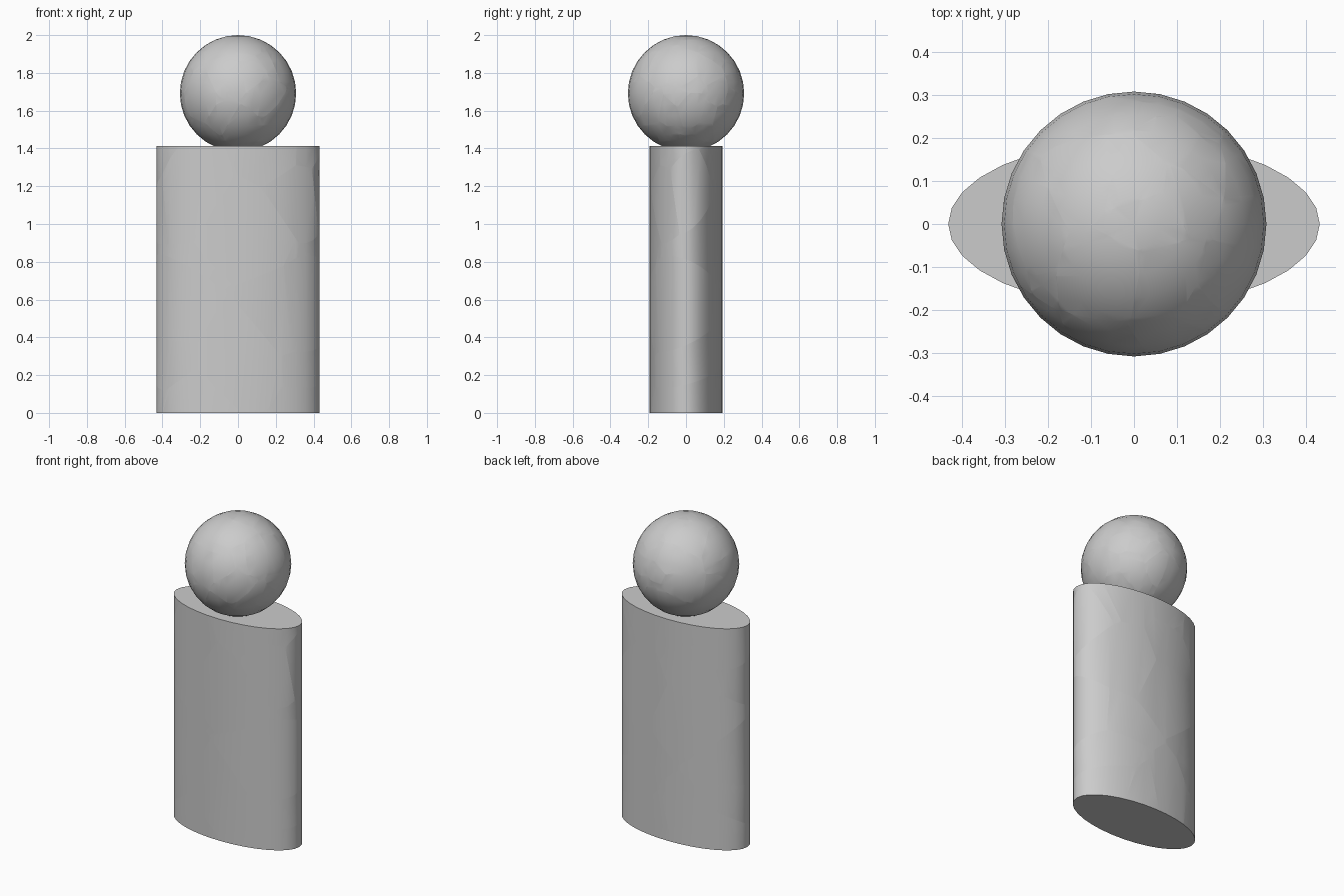
import bpy, bmesh, math, random
from mathutils import Vector, Matrix

if "Cube" in bpy.data.objects:
    bpy.data.objects.remove(bpy.data.objects["Cube"])

random.seed(7)


def shatter(source, seeds):
    """Split a closed convex bmesh into touching Voronoi pieces, joined in one mesh."""
    out = bmesh.new()
    for p in seeds:
        piece = source.copy()
        for q in sorted(seeds, key=lambda s: (s - p).length):
            if q is p:
                continue
            geom = piece.verts[:] + piece.edges[:] + piece.faces[:]
            cut = bmesh.ops.bisect_plane(piece, geom=geom, dist=1e-5,
                                         plane_co=(p + q) / 2, plane_no=q - p,
                                         clear_outer=True)["geom_cut"]
            edges = [e for e in cut if isinstance(e, bmesh.types.BMEdge) and e.is_boundary]
            if edges:
                bmesh.ops.edgeloop_fill(piece, edges=edges)
        bmesh.ops.recalc_face_normals(piece, faces=piece.faces[:])
        tmp = bpy.data.meshes.new("tmp")
        piece.to_mesh(tmp)
        piece.free()
        out.from_mesh(tmp)
        bpy.data.meshes.remove(tmp)
    return out


def add_object(name, bm):
    mesh = bpy.data.meshes.new(name)
    bm.to_mesh(mesh)
    bm.free()
    ob = bpy.data.objects.new(name, mesh)
    bpy.context.collection.objects.link(ob)
    bpy.ops.object.select_all(action='DESELECT')
    ob.select_set(True)
    bpy.context.view_layer.objects.active = ob
    bpy.ops.object.shade_smooth_by_angle(angle=math.radians(30))
    return ob


# Body: oval cylinder, cracked more finely near its ends
RX, RY, H = 0.432, 0.194, 1.412
bm = bmesh.new()
bmesh.ops.create_cone(bm, cap_ends=True, segments=32, radius1=1, radius2=1, depth=H,
                      matrix=Matrix.Translation((0, 0, H / 2)))
bmesh.ops.scale(bm, vec=(RX, RY, 1), verts=bm.verts)
seeds = []
for i in range(30):
    a, r = random.uniform(0, math.tau), random.uniform(0.5, 0.95)
    z = H * (random.betavariate(0.4, 0.4) * 0.94 + 0.03)
    seeds.append(Vector((RX * r * math.cos(a), RY * r * math.sin(a), z)))
add_object("cracked_body", shatter(bm, seeds))
bm.free()

# Head: sphere resting slightly sunk into the body
R, ZC = 0.308, 1.692
bm = bmesh.new()
bmesh.ops.create_uvsphere(bm, u_segments=32, v_segments=16, radius=R,
                          matrix=Matrix.Translation((0, 0, ZC)))
seeds = []
for i in range(55):
    d = Vector([random.gauss(0, 1) for k in range(3)]).normalized()
    seeds.append(Vector((0, 0, ZC)) + d * R * random.uniform(0.7, 0.97))
add_object("cracked_head", shatter(bm, seeds))
bm.free()
